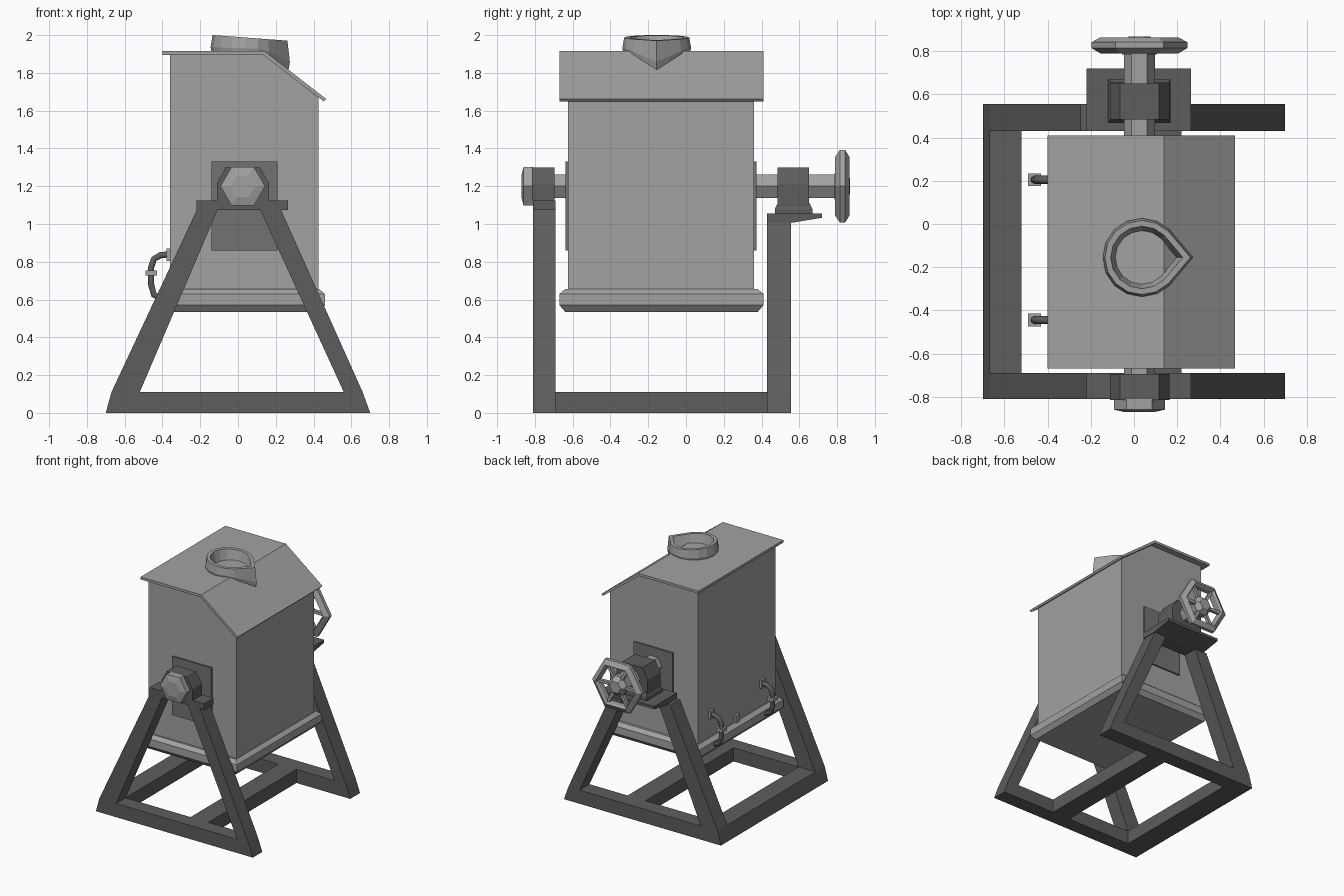
import bpy, bmesh
from math import sin, cos, pi, radians

if "Cube" in bpy.data.objects:
    bpy.data.objects.remove(bpy.data.objects["Cube"])

CX, CZ = 0.025, 1.2  # pivot axis


def tone(name, v):
    m = bpy.data.materials.new(name)
    m.diffuse_color = (v, v, v, 1)
    m.use_nodes = True
    m.node_tree.nodes["Principled BSDF"].inputs["Base Color"].default_value = m.diffuse_color
    return m


STEEL, DARK, MID = tone("steel", 0.36), tone("dark_iron", 0.11), tone("mid_grey", 0.17)


def make(name, verts, faces, mat=STEEL):
    me = bpy.data.meshes.new(name)
    me.from_pydata(verts, [], faces)
    me.materials.append(mat)
    bm = bmesh.new()
    bm.from_mesh(me)
    bmesh.ops.recalc_face_normals(bm, faces=bm.faces)
    bm.to_mesh(me)
    bm.free()
    ob = bpy.data.objects.new(name, me)
    bpy.context.collection.objects.link(ob)
    return ob


def loft(name, rings, mat=STEEL, caps=True, loop=False):
    n = len(rings[0])
    verts = [p for r in rings for p in r]
    m = len(rings)
    faces = []
    for k in range(m if loop else m - 1):
        a, b = k * n, (k + 1) % m * n
        faces += [(a + i, a + (i + 1) % n, b + (i + 1) % n, b + i) for i in range(n)]
    if caps:
        faces += [tuple(range(n)), tuple(range((m - 1) * n, m * n))]
    return make(name, verts, faces, mat)


def prism_y(name, prof, y0, y1, mat=STEEL):
    return loft(name, [[(x, y, z) for x, z in prof] for y in (y0, y1)], mat)


def box(name, x0, x1, y0, y1, z0, z1, mat=STEEL):
    return prism_y(name, [(x0, z0), (x1, z0), (x1, z1), (x0, z1)], y0, y1, mat)


def hexes(name, steps):
    return loft(name, [[(CX + r * cos(i * pi / 3), y, CZ + r * sin(i * pi / 3))
                        for i in range(6)] for r, y in steps])


# Furnace body and bent roof sheet
prism_y("furnace_body", [(-0.36, 0.6), (0.425, 0.6), (0.425, 1.67), (0.135, 1.895), (-0.36, 1.895)],
        -0.625, 0.36)
prism_y("roof_sheet", [(-0.40, 1.895), (0.133, 1.895), (0.455, 1.648), (0.467, 1.662), (0.14, 1.915), (-0.40, 1.915)],
        -0.67, 0.41)

# Chamfered base tray
rings = []
for inset, z in ((0.03, 0.535), (0, 0.57), (0, 0.63), (0.03, 0.655)):
    x0, x1, y0, y1 = -0.40 + inset, 0.46 - inset, -0.67 + inset, 0.41 - inset
    rings.append([(x0, y0, z), (x1, y0, z), (x1, y1, z), (x0, y1, z)])
loft("base_tray", rings)


# Pouring mouth with pointed spout
def mouth_ring(r, level):
    pts = []
    for i in range(16):
        a = i * pi / 8
        off = min(a, 2 * pi - a)
        rr = r / cos(max(0, radians(40) - off))
        x, y = 0.037 + rr * cos(a), -0.155 + rr * sin(a)
        low = 1.9 - 0.76 * max(0, x - 0.14)
        top = 2.0 - 0.075 * (x + 0.13)
        pts.append((x, y, low + (top - low) * level))
    return pts


loft("pouring_mouth", [mouth_ring(0.175, 0), mouth_ring(0.182, 0.35), mouth_ring(0.172, 1),
                       mouth_ring(0.145, 1), mouth_ring(0.12, 0)], caps=False)


# A-frame supports
def a_frame(name, y0, y1, zt):
    t = (zt - 0.11) / 0.96
    o = [(-0.70, 0), (0.70, 0), (0.66, 0.11), (0.66 - 0.43 * t, zt), (-0.67 + 0.45 * t, zt), (-0.67, 0.11)]
    n = [(-0.52, 0.11), (0.56, 0.11), (0.56 - 0.44 * t, zt), (-0.52 + 0.41 * t, zt)]
    verts = [(x, y, z) for y in (y0, y1) for x, z in o + n]
    side = [(0, 1, 7, 6), (1, 2, 7), (2, 3, 8, 7), (3, 4, 9, 8), (4, 5, 6, 9), (5, 0, 6)]
    faces = side + [tuple(i + 10 for i in f) for f in side]
    for ring in (range(6), range(6, 10)):
        ring = list(ring)
        for a, b in zip(ring, ring[1:] + ring[:1]):
            faces.append((a, b, b + 10, a + 10))
    make(name, verts, faces, DARK)


a_frame("front_support", -0.81, -0.69, 1.075)
a_frame("back_support", 0.43, 0.555, 1.01)
prism_y("side_floor_bar", [(-0.70, 0), (-0.52, 0), (-0.52, 0.11), (-0.67, 0.11)], -0.69, 0.43, DARK)
box("middle_floor_bar", 0.06, 0.22, -0.69, 0.43, 0, 0.11, DARK)

# Bearings
box("front_bearing_flange", -0.22, 0.265, -0.81, -0.69, 1.075, 1.125, DARK)
for name, y0, y1, zb in (("front_bearing", -0.815, -0.695, 1.125), ("back_bearing", 0.485, 0.65, 1.055)):
    prism_y(name, [(-0.112, zb), (0.165, zb), (0.165, 1.215), (0.115, 1.3), (-0.065, 1.3), (-0.112, 1.215)],
            y0, y1, DARK)
shelf = [(0.43, 1.005), (0.55, 1.005), (0.72, 1.033), (0.72, 1.055), (0.43, 1.055)]
loft("back_shelf", [[(x, y, z) for y, z in shelf] for x in (-0.22, 0.265)], DARK)
loft("back_bearing_foot", [[(CX + sx * (0.145 - d), 0.57 + sy * (0.1 - d), z)
                            for sx, sy in ((-1, -1), (1, -1), (1, 1), (-1, 1))]
                           for d, z in ((0, 1.055), (0, 1.08), (0.015, 1.11))], DARK)

# Pivot shafts, plates and nut
for name, y0, y1 in (("front_plate", -0.638, -0.62), ("back_plate", 0.355, 0.373)):
    box(name, -0.14, 0.208, y0, y1, 0.86, 1.332, MID)
hexes("front_shaft", [(0.072, -0.7), (0.072, -0.62)])
hexes("back_shaft", [(0.072, 0.36), (0.072, 0.80)])
hexes("front_nut", [(0.118, -0.81), (0.118, -0.86), (0.065, -0.872)])

# Hand wheel
hexes("wheel_hub", [(0.08, 0.785), (0.085, 0.83), (0.05, 0.868)])
section = [(0.222, 0.815), (0.222, 0.842), (0.18, 0.865), (0.168, 0.85), (0.168, 0.805), (0.18, 0.79)]
loft("wheel_rim", [[(CX + r * cos(i * pi / 3), y, CZ + r * sin(i * pi / 3)) for r, y in section]
                   for i in range(6)], caps=False, loop=True)
for i in range(6):
    a = i * pi / 3
    c, s = cos(a), sin(a)
    loft(f"wheel_spoke_{i + 1}", [[(CX + r * c - w * s, y, CZ + r * s + w * c)
                                   for w, y in ((-0.012, 0.815), (0.012, 0.815), (0.012, 0.84), (-0.012, 0.84))]
                                  for r in (0.05, 0.18)])

# Cable hoses with wall plates and collars
path = [(-0.36, 0.84), (-0.41, 0.835), (-0.445, 0.815), (-0.46, 0.77), (-0.46, 0.68), (-0.445, 0.625), (-0.39, 0.6)]
for i, y in enumerate((0.205, -0.445)):
    cu = bpy.data.curves.new(f"hose_{i + 1}", 'CURVE')
    cu.dimensions = '3D'
    cu.bevel_depth = 0.019
    cu.bevel_resolution = 1
    cu.use_fill_caps = True
    cu.materials.append(DARK)
    sp = cu.splines.new('POLY')
    sp.points.add(len(path) - 1)
    for p, (x, z) in zip(sp.points, path):
        p.co = (x, y, z, 1)
    bpy.context.collection.objects.link(bpy.data.objects.new(f"hose_{i + 1}", cu))
    box(f"hose_plate_{i + 1}", -0.378, -0.355, y - 0.025, y + 0.025, 0.805, 0.87)
    box(f"hose_collar_{i + 1}", -0.49, -0.43, y - 0.03, y + 0.03, 0.728, 0.755)

# Small nub on the tray edge
box("tray_nub", -0.378, -0.355, -0.145, -0.095, 0.65, 0.71)
